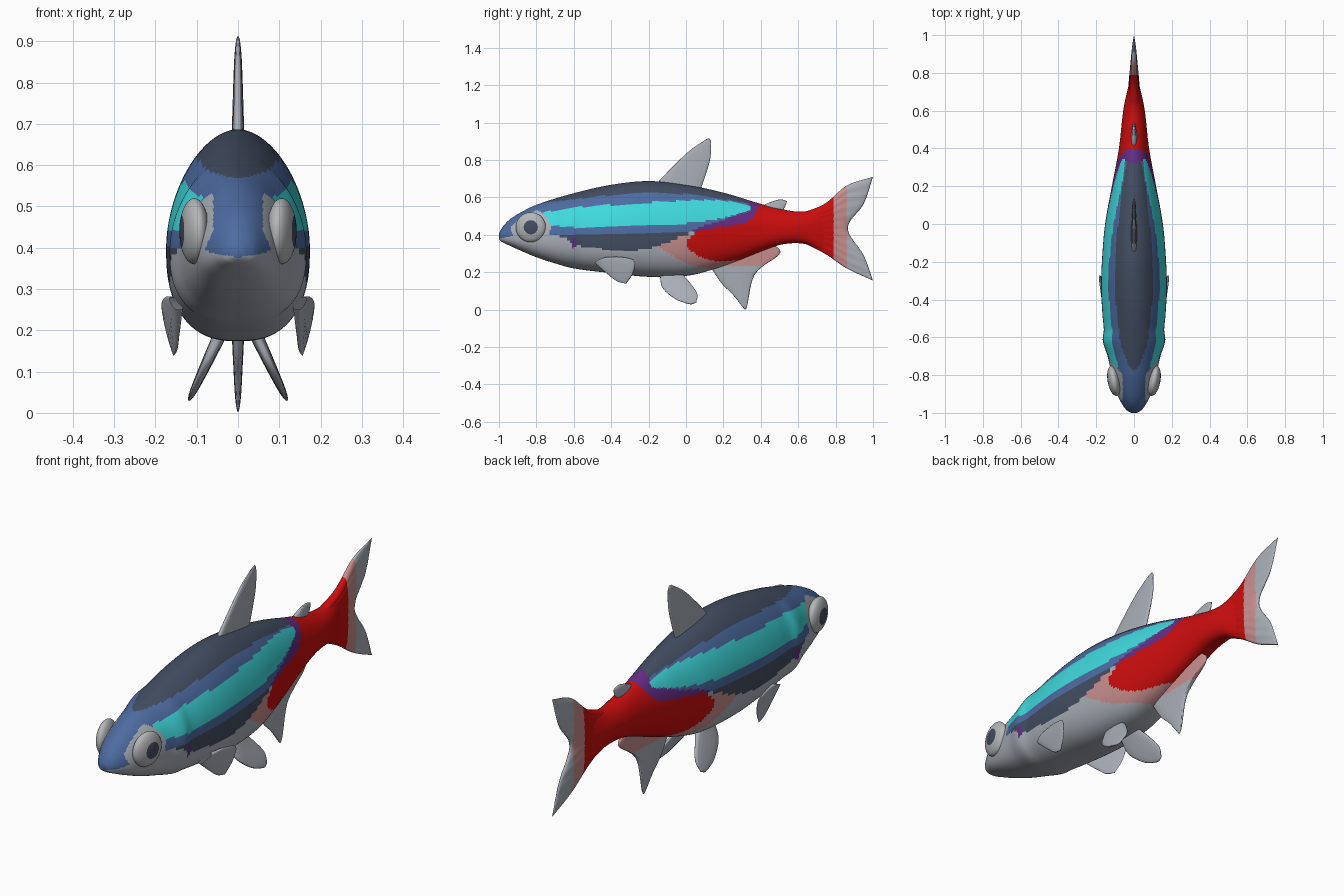
import bpy, bmesh, math
from mathutils import Vector

if "Cube" in bpy.data.objects:
    bpy.data.objects.remove(bpy.data.objects["Cube"])

COLOURS = {
    "silver": (0.40, 0.43, 0.48), "slate": (0.055, 0.075, 0.12),
    "blue": (0.075, 0.15, 0.36), "cyan": (0.05, 0.70, 0.73),
    "purple": (0.13, 0.025, 0.23), "red": (0.60, 0.004, 0.004),
    "pink": (0.58, 0.27, 0.27), "pale_iris": (0.46, 0.47, 0.48),
}
NAMES = list(COLOURS)
MATS = []
for n, c in COLOURS.items():
    m = bpy.data.materials.new(n)
    m.diffuse_color = (*c, 1)
    m.use_nodes = True
    m.node_tree.nodes["Principled BSDF"].inputs["Base Color"].default_value = m.diffuse_color
    MATS.append(m)


def spline(keys, vals, t):
    """Smooth curve through vals (numbers or vectors) at the given keys."""
    n = len(keys)
    t = min(max(t, keys[0]), keys[-1])
    i = 0
    while i < n - 2 and t > keys[i + 1]:
        i += 1

    def slope(j):
        a, b = max(j - 1, 0), min(j + 1, n - 1)
        return (vals[b] - vals[a]) / (keys[b] - keys[a])
    h = keys[i + 1] - keys[i]
    s = (t - keys[i]) / h
    return (vals[i] * (2*s**3 - 3*s*s + 1) + slope(i) * (h * (s**3 - 2*s*s + s))
            + vals[i + 1] * (3*s*s - 2*s**3) + slope(i + 1) * (h * (s**3 - s*s)))


def table(*pts):
    keys, vals = zip(*pts)
    return lambda y: spline(keys, vals, y)


def even(vals, t):
    return spline([k / (len(vals) - 1) for k in range(len(vals))], vals, t)


def finish(name, bm, rule):
    """Weld, colour faces by rule(centre) and smooth."""
    bmesh.ops.remove_doubles(bm, verts=bm.verts, dist=1e-5)
    bmesh.ops.recalc_face_normals(bm, faces=bm.faces)
    for f in bm.faces:
        f.smooth = True
        f.material_index = NAMES.index(rule(f.calc_center_median()))
    me = bpy.data.meshes.new(name)
    bm.to_mesh(me)
    bm.free()
    for m in MATS:
        me.materials.append(m)
    ob = bpy.data.objects.new(name, me)
    bpy.context.collection.objects.link(ob)
    return ob


def loft(name, rings, rule, caps=False):
    bm = bmesh.new()
    rows = [[bm.verts.new(p) for p in r] for r in rings]
    n = len(rows[0])
    for a, b in zip(rows, rows[1:]):
        for i in range(n):
            j = (i + 1) % n
            bm.faces.new((a[i], a[j], b[j], b[i]))
    if caps:
        bm.faces.new(rows[0])
        bm.faces.new(rows[-1])
    return finish(name, bm, rule)


# ---- body outline: top, bottom, half width, height of widest point
top = table((-1, .405), (-.985, .435), (-.95, .475), (-.9, .51), (-.8, .56), (-.6, .622),
            (-.4, .667), (-.2, .687), (0, .667), (.2, .625), (.4, .565), (.5, .54),
            (.58, .525), (.65, .527), (.72, .55), (.79, .585))
bottom = table((-1, .375), (-.985, .362), (-.95, .345), (-.9, .322), (-.8, .28), (-.7, .247),
               (-.6, .22), (-.4, .195), (-.2, .175), (0, .18), (.13, .21), (.3, .27),
               (.4, .31), (.5, .345), (.58, .355), (.65, .347), (.72, .315), (.79, .28))
width = table((-1, .015), (-.985, .04), (-.95, .065), (-.9, .09), (-.8, .117), (-.7, .14),
              (-.62, .165), (-.56, .16), (-.48, .167), (-.35, .174), (-.2, .17), (0, .153),
              (.2, .117), (.4, .08), (.6, .057), (.7, .037), (.79, .012))
middle = table((-1, .39), (-.3, .40), (0, .41), (.4, .43), (.79, .44))

# ---- colour borders along the flank
back_edge = table((-.85, .56), (-.6, .59), (-.3, .62), (0, .617), (.2, .59), (.38, .56))
stripe_top = table((-.76, .52), (-.6, .545), (-.3, .565), (0, .583), (.2, .582), (.34, .555))
stripe_low = table((-.76, .455), (-.6, .44), (-.4, .44), (-.2, .445), (0, .46), (.2, .49), (.34, .53))
belly = table((-1, .38), (-.9, .395), (-.75, .40), (-.65, .385), (-.6, .35), (-.5, .33),
              (-.3, .315), (-.15, .34), (0, .40), (.1, .43))
violet_top = table((0, .41), (.1, .45), (.2, .48), (.34, .53))
red_top = table((0, .37), (.08, .425), (.25, .45), (.36, .49), (.40, .56))
red_low = table((0, .34), (.06, .29), (.15, .26), (.25, .263), (.35, .275), (.45, .30))
pink_low = table((-.15, .335), (0, .25), (.15, .215), (.25, .2))


def body_rule(p):
    x, y, z = abs(p.x), p.y, p.z
    if abs(y + .595) < .012 and .33 < z < .38:
        return "purple"
    if x > .06 and ((y + .83) / .105)**2 + ((z - .44) / .095)**2 < 1:
        return "silver"
    if y > .40 + .1 * max(0, .5 - z) and z > red_low(y) or y > .5:
        return "red"
    if y > 0 and red_low(y) < z < red_top(y):
        return "red"
    if -.15 < y and z < belly(y) and z < red_top(max(y, .04)):
        return "pink" if z > pink_low(y) else "silver"
    if y < .05 and z < belly(y):
        return "silver"
    if y > .32 + x * .4 or (y > .02 and z < violet_top(y)):
        return "purple"
    if -.76 < y < .34 and stripe_low(y) < z < stripe_top(y):
        return "cyan"
    if y > -.85 and z > back_edge(y):
        return "slate"
    if -.7 < y < .1 and z < stripe_low(y) - .045:
        return "slate"
    return "blue"


def body_ring(y, n=112):
    t, b, w, c = top(y), bottom(y), width(y), middle(y)
    pts = []
    for k in range(n):
        a = math.tau * (k + .5) / n
        ca, sa = math.cos(a), math.sin(a)
        e = 2 / 1.85 if sa > 0 else 2 / 2.6
        h = t - c if sa > 0 else c - b
        pts.append((w * math.copysign(abs(ca)**e, ca), y,
                    c + h * math.copysign(abs(sa)**e, sa)))
    return pts


loft("body", [body_ring(-1 + 1.79 * (i / 200)**1.25) for i in range(201)], body_rule, True)


# ---- fins: rows of (y, z) points from root to edge, with a thin lens section
def fin(name, rows, thick, rule=lambda p: "silver", lean=lambda y, z: 0, side=1, nu=28, n=64):
    rows = [[Vector(p) for p in r] for r in rows]
    rings = []
    for i in range(nu + 1):
        u = i / nu
        h = thick * (1 - .6 * u) * math.sqrt(max(0, 1 - u**8))
        ring = []
        for k in range(n):
            a = math.tau * k / n
            v = (1 - math.cos(a)) / 2
            p = even([even(r, v) for r in rows], u)
            s = math.sin(a)
            ripple = 1 + .12 * u * math.cos(v * 60)
            off = h * ripple * math.copysign(abs(s)**.6, s)
            ring.append((side * (lean(p.x, p.y) + off), p.x, p.y))
        rings.append(ring)
    return loft(name, rings, rule)


fin("tail_fin", [
    [(.60, .37), (.60, .40), (.60, .44), (.60, .48), (.60, .51)],
    [(.74, .30), (.75, .37), (.75, .44), (.75, .51), (.74, .565)],
    [(.86, .22), (.84, .33), (.815, .44), (.84, .55), (.86, .663)],
    [(1.0, .155), (.95, .29), (.865, .435), (.95, .565), (1.0, .71)]],
    .034, lambda p: "red" if p.y < .79 else "pink" if p.y < .86 else "silver", nu=60, n=96)

fin("dorsal_fin", [
    [(-.17, .66), (-.06, .65), (.07, .62)],
    [(-.08, .755), (0, .75), (.105, .72)],
    [(.02, .85), (.07, .84), (.13, .81)],
    [(.11, .912), (.125, .914), (.135, .90)]], .016)

fin("adipose_fin", [
    [(.40, .55), (.46, .54), (.51, .52)],
    [(.44, .57), (.48, .565), (.53, .55)],
    [(.49, .587), (.515, .588), (.54, .58)]], .016)

fin("anal_fin", [
    [(.13, .23), (.30, .30), (.47, .35)],
    [(.19, .14), (.30, .20), (.50, .297)],
    [(.25, .08), (.30, .12), (.37, .19)],
    [(.312, .002), (.318, .002), (.325, .01)]],
    .018, lambda p: "pink" if p.z > .235 and p.y > .17 else "silver", nu=48)

# ---- paired fins and eyes
for side, label in ((1, "right"), (-1, "left")):
    fin("pelvic_fin_" + label, [
        [(-.14, .185), (-.08, .19), (-.02, .19)],
        [(-.125, .115), (-.06, .12), (.02, .145)],
        [(-.06, .058), (0, .07), (.06, .085)],
        [(0, .033), (.03, .028), (.055, .038)]],
        .018, lean=lambda y, z: .05 + (.175 - z) * .47, side=side)
    fin("pectoral_fin_" + label, [
        [(-.49, .25), (-.47, .265), (-.43, .28)],
        [(-.42, .19), (-.39, .23), (-.36, .282)],
        [(-.37, .152), (-.32, .21), (-.29, .27)],
        [(-.32, .138), (-.285, .19), (-.27, .245)]],
        .013, lean=lambda y, z: .128 + (y + .48) * .18 + (z - .14) * .15, side=side)

    # flattened eye with a dark pupil
    bm = bmesh.new()
    bmesh.ops.create_uvsphere(bm, u_segments=48, v_segments=32, radius=1)
    for v in bm.verts:
        x, y, z = v.co.z * .034, v.co.x * .08, v.co.y * .08
        v.co = (side * (.106 + x + .15 * y), -.83 + y, .44 + z)
    finish("eye_" + label, bm, lambda p: "slate" if
           math.hypot(p.y + .83, p.z - .44) < .037 and abs(p.x) > .11 else "pale_iris")
